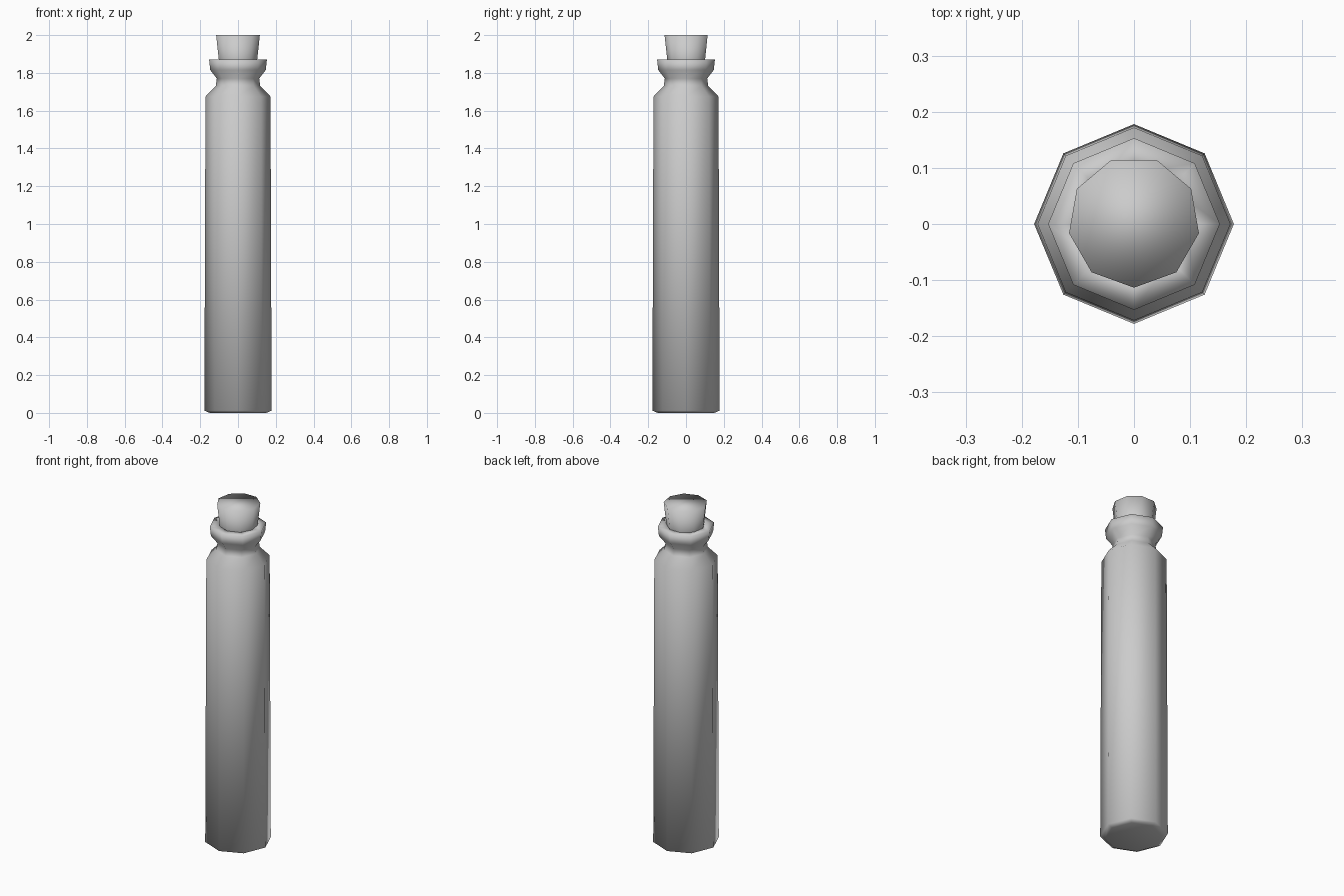
import bpy, bmesh, math

if "Cube" in bpy.data.objects:
    bpy.data.objects.remove(bpy.data.objects["Cube"])


def lathe(name, profile, sides, start_deg=0, cy=0, cap_top=True):
    """Spin a (radius, z) profile into a low-poly smooth shaded part."""
    bm = bmesh.new()
    rings = []
    for r, z in profile:
        ring = []
        for i in range(sides):
            a = math.radians(start_deg) + 2 * math.pi * i / sides
            ring.append(bm.verts.new((r * math.cos(a), cy + r * math.sin(a), z)))
        rings.append(ring)
    for lo, hi in zip(rings, rings[1:]):
        for i in range(sides):
            j = (i + 1) % sides
            bm.faces.new((lo[i], lo[j], hi[j], hi[i]))
    bm.faces.new(rings[0][::-1])
    if cap_top:
        bm.faces.new(rings[-1])
    for f in bm.faces:
        f.smooth = True
    bmesh.ops.recalc_face_normals(bm, faces=bm.faces[:])
    me = bpy.data.meshes.new(name)
    bm.to_mesh(me)
    bm.free()
    ob = bpy.data.objects.new(name, me)
    bpy.context.collection.objects.link(ob)
    return ob


# Eight-sided vial: base, tapered body, shoulder, neck, flared lip, mouth
lathe("vial", [
    (0.150, 0.0), (0.178, 0.012), (0.172, 1.675),
    (0.118, 1.73), (0.112, 1.77), (0.147, 1.815),
    (0.153, 1.87), (0.092, 1.87), (0.090, 1.77),
], 8)

# Nine-sided tapered cork stopper
lathe("cork", [(0.090, 1.75), (0.1175, 2.0)], 9, start_deg=-90, cy=0.004)
